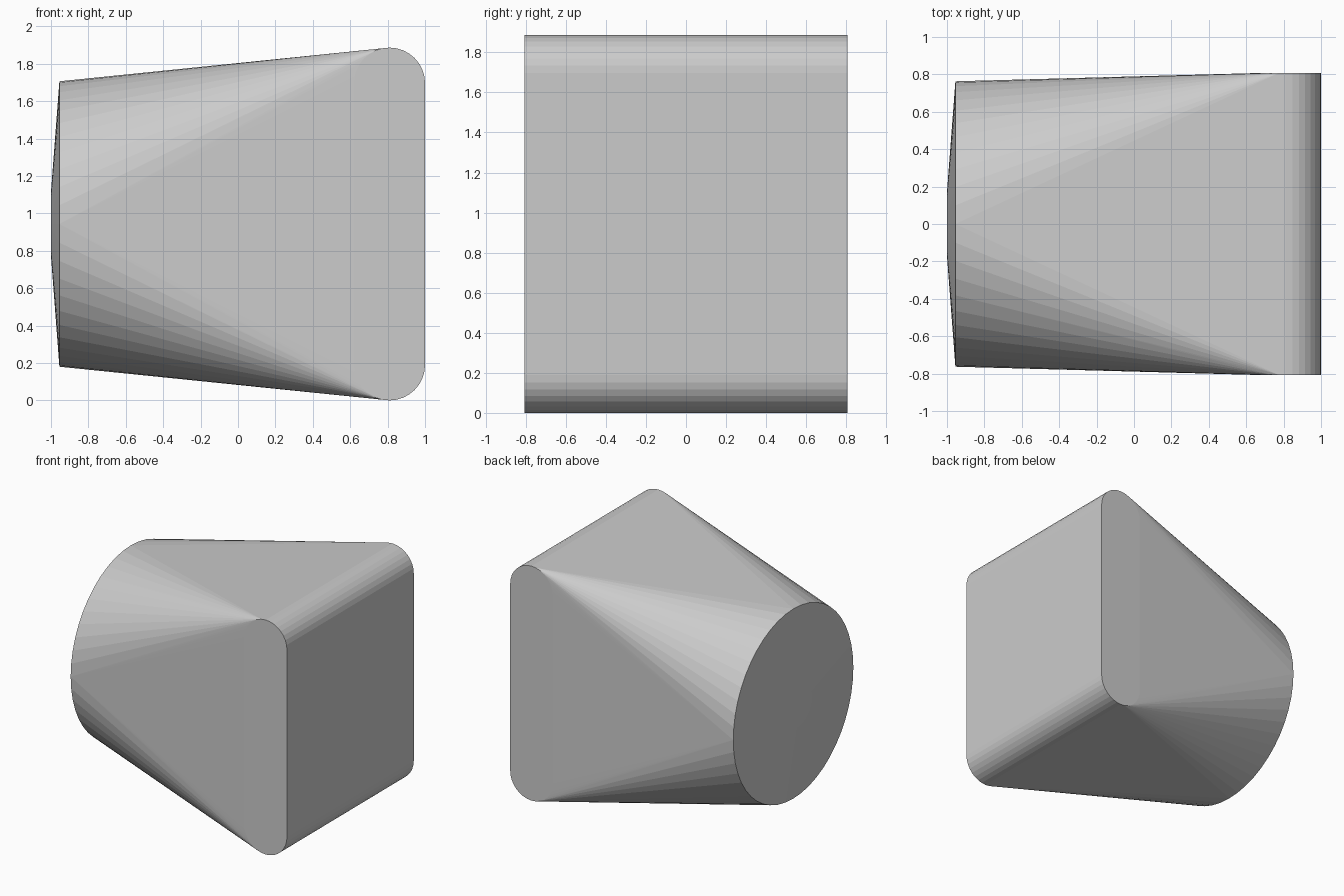
import bpy, bmesh
from math import sin, cos, tau, radians

cube = bpy.data.objects.get("Cube")
if cube:
    bpy.data.objects.remove(cube, do_unlink=True)

HEIGHT, HALF_DEPTH = 1.886, 0.806
MID = HEIGHT / 2
EDGE_R = 0.19

grey = bpy.data.materials.new("light_grey")
grey.use_nodes = True
colour = (0.6, 0.6, 0.6, 1)
grey.diffuse_color = colour
grey.node_tree.nodes["Principled BSDF"].inputs["Base Color"].default_value = colour

bm = bmesh.new()


def round_bar(x, z, radius, sides):
    """Rings of a bar running front to back."""
    for y in (-HALF_DEPTH, HALF_DEPTH):
        for i in range(sides):
            a = tau * i / sides
            bm.verts.new((x + radius * cos(a), y, z + radius * sin(a)))


def disc(x, radius, sides):
    """Ring facing sideways."""
    for i in range(sides):
        a = tau * i / sides
        bm.verts.new((x, radius * cos(a), MID + radius * sin(a)))


# Rounded upper and lower edges of the square end
for z in (EDGE_R, HEIGHT - EDGE_R):
    round_bar(1 - EDGE_R, z, EDGE_R, 32)

# Round end with a shallow bevelled cap
disc(-0.955, 0.763, 48)
disc(-1.0, 0.17, 48)

# Stretch one skin around all of the rings
hull = bmesh.ops.convex_hull(bm, input=bm.verts[:])
spare = {g for g in hull["geom_interior"] + hull["geom_unused"]
         if isinstance(g, bmesh.types.BMVert)}
bmesh.ops.delete(bm, geom=list(spare), context="VERTS")
bmesh.ops.dissolve_limit(bm, angle_limit=radians(0.1),
                         verts=bm.verts[:], edges=bm.edges[:])
bmesh.ops.recalc_face_normals(bm, faces=bm.faces[:])

mesh = bpy.data.meshes.new("square_to_round_body")
bm.to_mesh(mesh)
bm.free()
mesh.materials.append(grey)
body = bpy.data.objects.new("square_to_round_body", mesh)
bpy.context.collection.objects.link(body)
